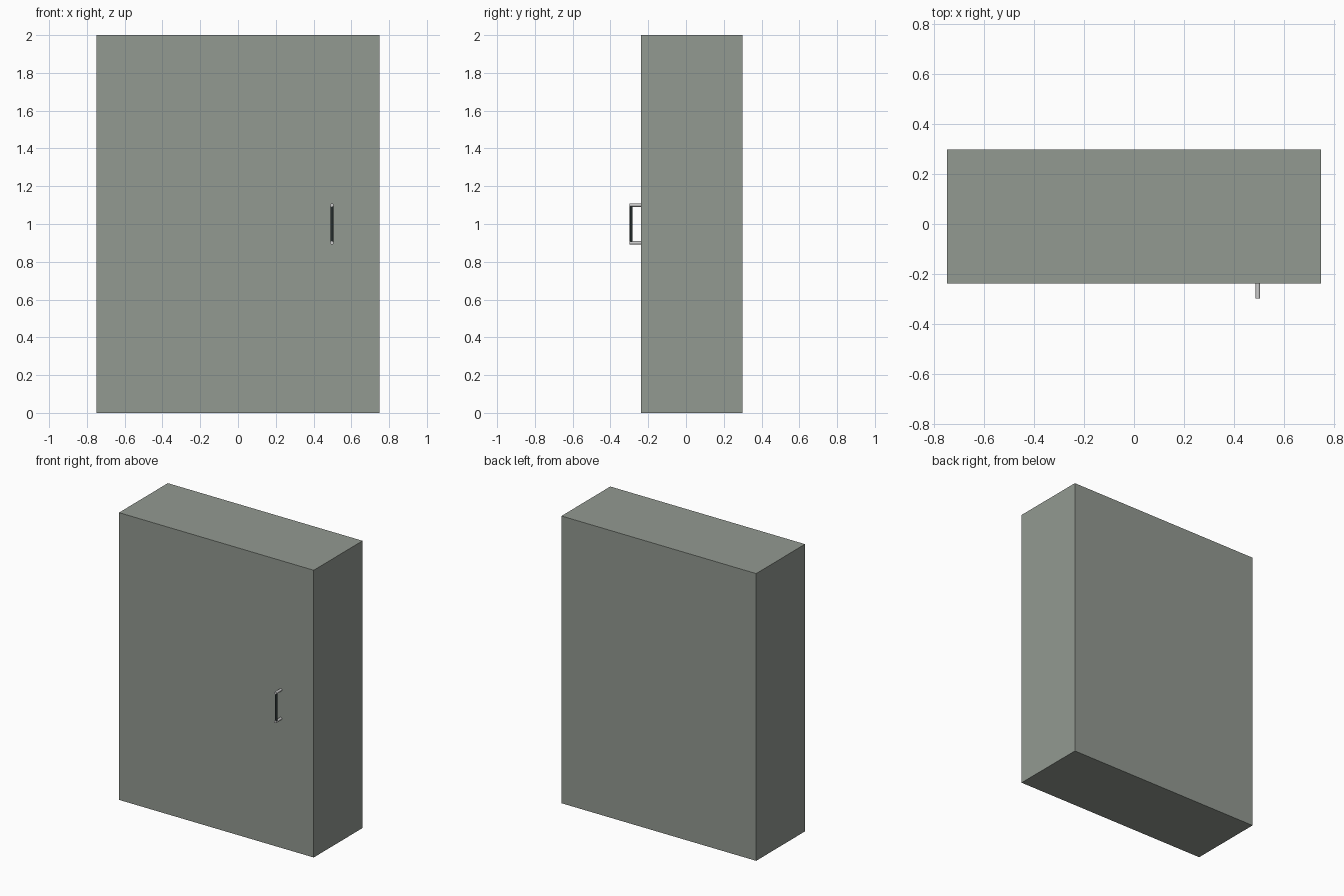
import bpy
import math

if "Cube" in bpy.data.objects:
    bpy.data.objects.remove(bpy.data.objects["Cube"])


def material(name, rgb):
    m = bpy.data.materials.new(name)
    m.diffuse_color = (*rgb, 1)
    m.use_nodes = True
    m.node_tree.nodes["Principled BSDF"].inputs["Base Color"].default_value = m.diffuse_color
    return m


def rod(name, loc, radius, length, rot=(0, 0, 0), mat=None):
    bpy.ops.mesh.primitive_cylinder_add(vertices=24, radius=radius, depth=length,
                                        location=loc, rotation=rot)
    ob = bpy.context.object
    ob.name = name
    bpy.ops.object.shade_smooth_by_angle()
    if mat:
        ob.data.materials.append(mat)


paint = material("grey_green_paint", (0.29, 0.32, 0.285))
black = material("black_grip", (0.02, 0.028, 0.028))

# Cabinet body
FRONT, BACK = -0.238, 0.299
bpy.ops.mesh.primitive_cube_add(size=1, location=(0, (FRONT + BACK) / 2, 1))
body = bpy.context.object
body.name = "cabinet_body"
body.dimensions = (1.5, BACK - FRONT, 2)
bpy.ops.object.transform_apply(location=False, rotation=False, scale=True)
body.data.materials.append(paint)

# Handle: two standoff posts and a dark grip between them
HX, TIP = 0.497, -0.299
for label, z in (("lower", 0.9), ("upper", 1.1)):
    rod(label + "_handle_post", (HX, (TIP + FRONT) / 2, z), 0.009, FRONT - TIP,
        (math.pi / 2, 0, 0))
rod("handle_grip", (HX, TIP + 0.009, 1.0), 0.008, 0.19, mat=black)
